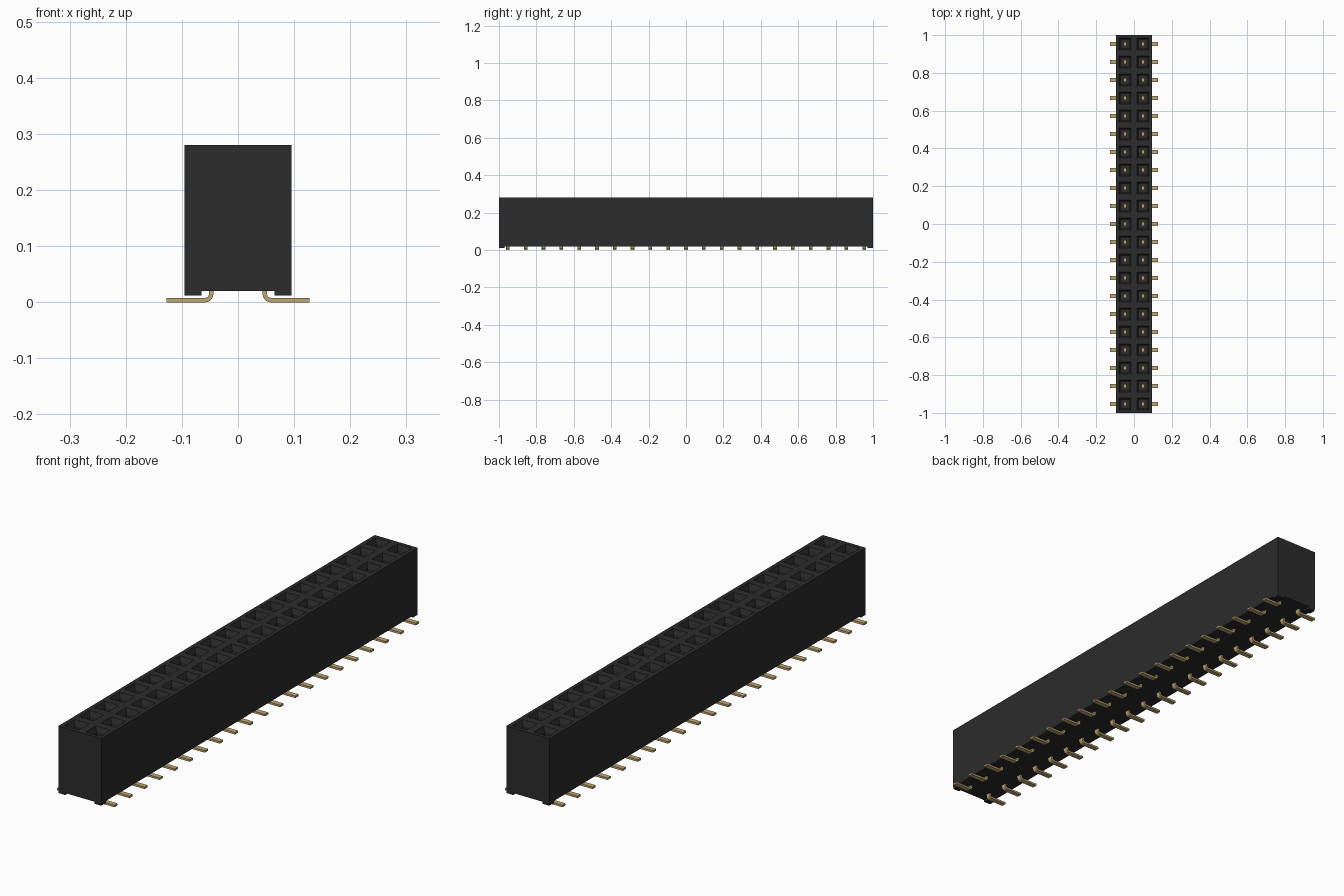
import bpy, bmesh, math
from mathutils import Vector

if "Cube" in bpy.data.objects:
    bpy.data.objects.remove(bpy.data.objects["Cube"])

ROWS = 21
PITCH = 2 / ROWS
TOP, BASE = 0.28, 0.02


def material(name, color):
    mat = bpy.data.materials.new(name)
    mat.use_nodes = True
    mat.diffuse_color = color
    mat.node_tree.nodes["Principled BSDF"].inputs["Base Color"].default_value = color
    return mat


def finish(bm, name, mat):
    bmesh.ops.recalc_face_normals(bm, faces=bm.faces)
    mesh = bpy.data.meshes.new(name)
    bm.to_mesh(mesh)
    bm.free()
    mesh.materials.append(mat)
    obj = bpy.data.objects.new(name, mesh)
    bpy.context.collection.objects.link(obj)
    return obj


def box(bm, center, size):
    verts = bmesh.ops.create_cube(bm, size=1)["verts"]
    for v in verts:
        v.co = Vector(center) + Vector(a * b for a, b in zip(v.co, size))


def prism(bm, profile, y, width):
    face = bm.faces.new([bm.verts.new((x, y - width / 2, z)) for x, z in profile])
    ext = bmesh.ops.extrude_face_region(bm, geom=[face])["geom"]
    moved = [g for g in ext if isinstance(g, bmesh.types.BMVert)]
    bmesh.ops.translate(bm, verts=moved, vec=(0, width, 0))


black = material("black plastic", (0.025, 0.025, 0.025, 1))
gold = material("gold metal", (0.52, 0.38, 0.17, 1))
positions = [(side, (r - (ROWS - 1) / 2) * PITCH) for side in (-1, 1) for r in range(ROWS)]

# Housing: a grid of cells on top, walls drawn down from its rim
bm = bmesh.new()
bmesh.ops.create_grid(bm, x_segments=2, y_segments=ROWS, size=1)
for v in bm.verts:
    v.co = (v.co.x * PITCH, v.co.y, TOP)
cells = list(bm.faces)
rim = [e for e in bm.edges if e.is_boundary]
ext = bmesh.ops.extrude_edge_only(bm, edges=rim)["geom"]
for v in ext:
    if isinstance(v, bmesh.types.BMVert):
        v.co.z = BASE
bmesh.ops.contextual_create(bm, geom=[g for g in ext if isinstance(g, bmesh.types.BMEdge)])

# Sockets: square mouth, tapered lead-in and a straight shaft
bmesh.ops.inset_individual(bm, faces=cells, thickness=0.022)
bmesh.ops.inset_individual(bm, faces=cells, thickness=0.011, depth=-0.02)
shafts = bmesh.ops.extrude_discrete_faces(bm, faces=cells)["faces"]
for f in shafts:
    bmesh.ops.translate(bm, verts=f.verts, vec=(0, 0, -0.16))
finish(bm, "housing", black)

# Standoff feet under the four corners
bm = bmesh.new()
for sx in (-1, 1):
    for sy in (-1, 1):
        box(bm, (sx * 0.08, sy * 0.985, 0.017), (0.03, 0.03, 0.01))
finish(bm, "standoff_feet", black)

# Contacts down inside the sockets
bm = bmesh.new()
for side, y in positions:
    box(bm, (side * PITCH / 2, y, 0.15), (0.014, 0.02, 0.14))
finish(bm, "socket_contacts", gold)

# Bent solder leads: down from the housing, then outward
THICK, INNER, TIP = 0.008, 0.006, 0.127
cx, cz = 0.044 + THICK + INNER, THICK + INNER
angles = [math.pi + math.pi / 2 * i / 5 for i in range(6)]


def arc(radius):
    return [(cx + radius * math.cos(a), cz + radius * math.sin(a)) for a in angles]


outline = ([(0.044, BASE + 0.01)] + arc(INNER + THICK) + [(TIP, 0), (TIP, THICK)]
           + arc(INNER)[::-1] + [(0.044 + THICK, BASE + 0.01)])
bm = bmesh.new()
for side, y in positions:
    prism(bm, [(side * x, z) for x, z in outline], y, 0.02)
finish(bm, "solder_leads", gold)
